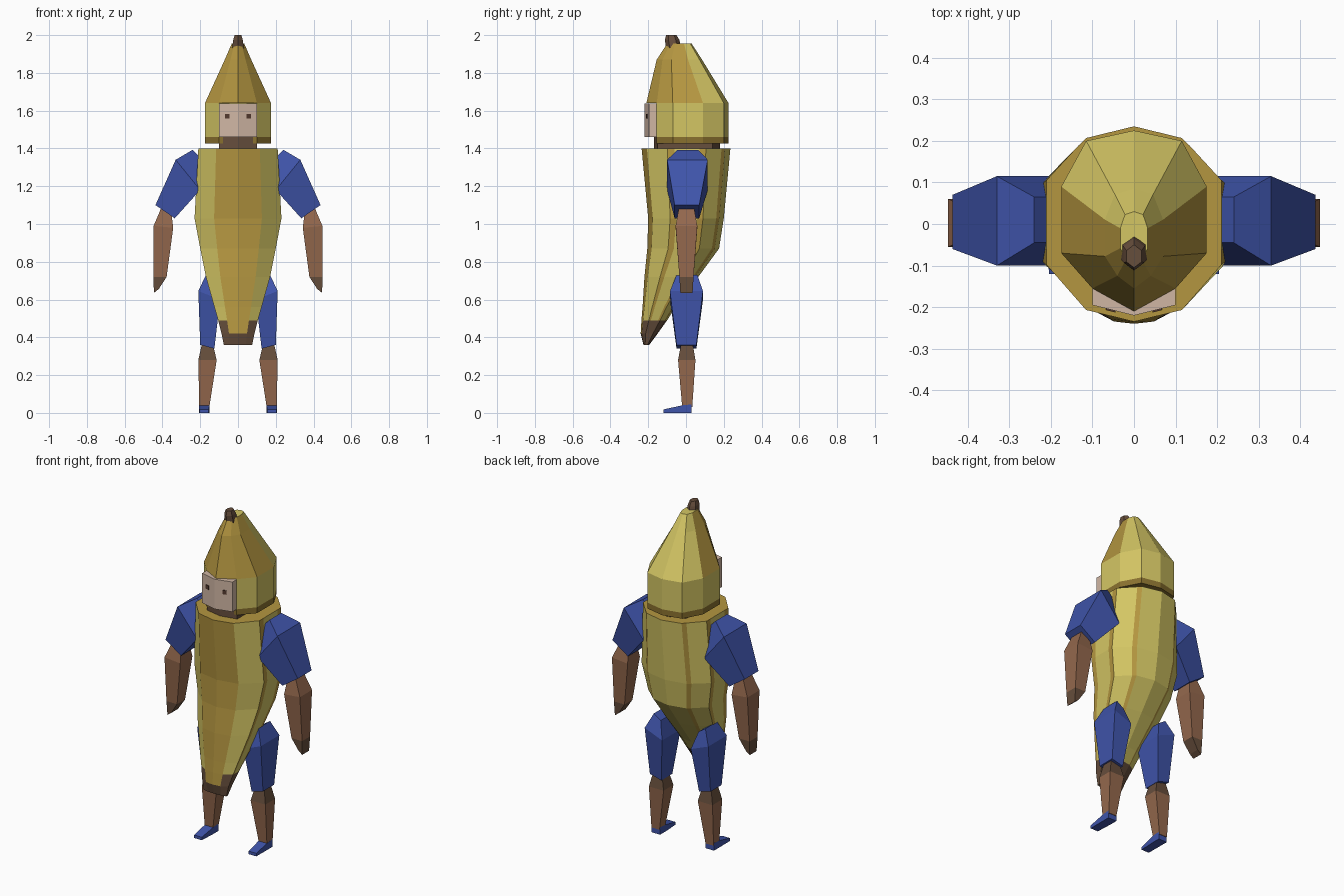
import bpy, bmesh, math
from mathutils import Matrix

if "Cube" in bpy.data.objects:
    bpy.data.objects.remove(bpy.data.objects["Cube"], do_unlink=True)


def material(name, r, g, b):
    lin = [(c / 255 / 12.92) if c < 11 else ((c / 255 + 0.055) / 1.055) ** 2.4 for c in (r, g, b)]
    m = bpy.data.materials.new(name)
    m.use_nodes = True
    m.diffuse_color = (*lin, 1)
    bsdf = m.node_tree.nodes["Principled BSDF"]
    bsdf.inputs["Base Color"].default_value = (*lin, 1)
    bsdf.inputs["Roughness"].default_value = 0.9
    return m


YELLOW = material("light_yellow", 212, 198, 100)
OCHRE = material("ochre_yellow", 180, 150, 64)
DARK_OCHRE = material("dark_ochre", 138, 113, 47)
BROWN = material("dark_brown", 102, 78, 60)
SKIN = material("tan_skin", 148, 104, 77)
FACE = material("pale_face", 208, 182, 164)
BLUE = material("blue_cloth", 63, 84, 170)
EYE = material("eye_brown", 84, 58, 46)


def loft(name, rings, mats, rule=None):
    """Skin a list of equal-length point rings; rule(centre, normal) picks the material."""
    bm = bmesh.new()
    loops = [[bm.verts.new(p) for p in ring] for ring in rings]
    for a, b in zip(loops, loops[1:]):
        n = len(a)
        for i in range(n):
            j = (i + 1) % n
            bm.faces.new((a[i], a[j], b[j], b[i]))
    bm.faces.new(loops[0])
    bm.faces.new(loops[-1])
    bmesh.ops.recalc_face_normals(bm, faces=bm.faces)
    bm.normal_update()
    if rule:
        for f in bm.faces:
            f.material_index = rule(f.calc_center_median(), f.normal)
    me = bpy.data.meshes.new(name)
    bm.to_mesh(me)
    bm.free()
    for m in mats:
        me.materials.append(m)
    ob = bpy.data.objects.new(name, me)
    bpy.context.collection.objects.link(ob)
    return ob


def mirrored(half):
    """Close a front-to-back half outline across the x = 0 plane."""
    return half + [(-x, y) for x, y in half[-2:0:-1]]


def scaled_ring(outline, z, hx, y0, y1):
    mid, hy = (y0 + y1) / 2, (y1 - y0) / 2
    return [(x * hx, mid + y * hy, z) for x, y in outline]


def limb(name, side, sections, mats, rule=None):
    """Four-sided limb; each section is inner x,z, outer x,z, front y, back y."""
    rings = [[(side * xi, y0, zi), (side * xo, y0, zo), (side * xo, y1, zo), (side * xi, y1, zi)]
             for xi, zi, xo, zo, y0, y1 in sections]
    return loft(name, rings, mats, rule)


# Curved fruit body with ochre ridges and a brown tip
body_outline = mirrored([(0, -1), (.55, -.88), (1, -.42), (1, -.26), (1, .3), (1, .45),
                         (.64, .8), (.55, .88), (0, 1)])
body_sections = [(1.40, .21, -.235, .235), (1.03, .23, -.20, .20), (.87, .2, -.205, .175),
                 (.72, .17, -.22, .065), (.56, .125, -.23, -.055), (.49, .105, -.236, -.10),
                 (.42, .087, -.24, -.15), (.36, .075, -.225, -.195)]
body_rings = [scaled_ring(body_outline, *s) for s in body_sections]
body = loft("fruit_body", body_rings, [YELLOW, OCHRE, BROWN])
ridges = {0, 2, 4, 6}
n = len(body_outline)
for f in body.data.polygons:
    row, col = divmod(f.index, n)
    col = min(col, n - 1 - col)
    if row >= len(body_rings) - 1:
        f.material_index = 1 if f.center.z > 1 else 2
    elif row >= 6 or (row == 5 and col > 0):
        f.material_index = 2
    else:
        f.material_index = 1 if col in ridges else 0

# Neck
neck_ring = mirrored([(0, -.17), (.1, -.15), (.1, .14), (0, .18)])
loft("neck", [[(x, y, z) for x, y in neck_ring] for z in (1.38, 1.5)], [BROWN])

# Hood band around the head, open at the face
band_outline = mirrored([(0, -.15), (.1, -.155), (.175, -.07), (.175, .09), (.115, .2), (0, .225)])
loft("hood_band", [[(x, y, z) for x, y in band_outline] for z in (1.425, 1.46, 1.64)],
     [YELLOW, DARK_OCHRE], lambda c, nor: int(c.z < 1.46))

# Pointed hood top
hood_half = [(0, -.21), (.1, -.155), (.175, -.07), (.175, .09), (.115, .2), (0, .225)]
hood_outline = mirrored([(x / .175, (y - .0075) / .2175) for x, y in hood_half])
hood_sections = [(1.64, .175, -.21, .225), (1.87, .07, -.155, .085), (1.955, .033, -.1, .03)]
loft("hood_top", [scaled_ring(hood_outline, *s) for s in hood_sections], [YELLOW, OCHRE],
     lambda c, nor: int(c.y < .06 and nor.y < .3 and nor.z < .9))

# Stem
stem_outline = mirrored([(0, -1), (.9, -.5), (.9, .5), (0, 1)])
stem = [scaled_ring(stem_outline, *s) for s in
        [(1.93, .035, -.105, -.025), (1.975, .028, -.112, -.035), (2.0, .02, -.105, -.05)]]
loft("stem", stem, [BROWN])

# Face with a slight centre crease
face_ring = mirrored([(0, -.22), (.1, -.195), (.1, -.1), (0, -.1)])
loft("face", [[(x, y, z) for x, y in face_ring] for z in (1.46, 1.638)], [FACE])

# Paired parts
for side, label in ((1, "left"), (-1, "right")):
    limb(label + "_sleeve", side, [(.15, 1.30, .24, 1.393, -.045, .065),
                                   (.2, 1.18, .33, 1.34, -.1, .115),
                                   (.335, 1.03, .437, 1.10, -.06, .07)], [BLUE])
    limb(label + "_forearm", side, [(.355, 1.08, .40, 1.10, -.035, .04),
                                    (.343, .98, .447, .99, -.055, .06),
                                    (.378, .72, .448, .72, -.035, .04),
                                    (.42, .655, .445, .636, -.03, .035)],
         [SKIN, BROWN], lambda c, nor: int(c.z < .72))
    limb(label + "_thigh", side, [(.125, .70, .17, .73, -.05, .06),
                                  (.095, .60, .21, .645, -.085, .09),
                                  (.125, .34, .2, .36, -.05, .055)], [BLUE])
    limb(label + "_shin", side, [(.135, .37, .19, .37, -.025, .035),
                                 (.113, .28, .21, .28, -.042, .05),
                                 (.152, .03, .205, .03, -.02, .033)],
         [SKIN, BROWN], lambda c, nor: int(c.z > .28))
    foot = [[(side * x0, y, 0), (side * x1, y, 0), (side * x1, y, z), (side * x0, y, z)]
            for y, z, x0, x1 in ((.03, .045, .15, .206), (-.02, .04, .15, .206),
                                 (-.12, .018, .155, .205))]
    loft(label + "_foot", foot, [BLUE])

    # Eye plate lying on the face
    plate = [[(sx * .012, y, sz * .012) for sx, sz in ((-1, -1), (1, -1), (1, 1), (-1, 1))]
             for y in (-.003, .003)]
    eye = loft(label + "_eye", plate, [EYE])
    eye.data.transform(Matrix.Translation((side * .056, -.207, 1.57))
                       @ Matrix.Rotation(side * math.atan(.25), 4, "Z"))
